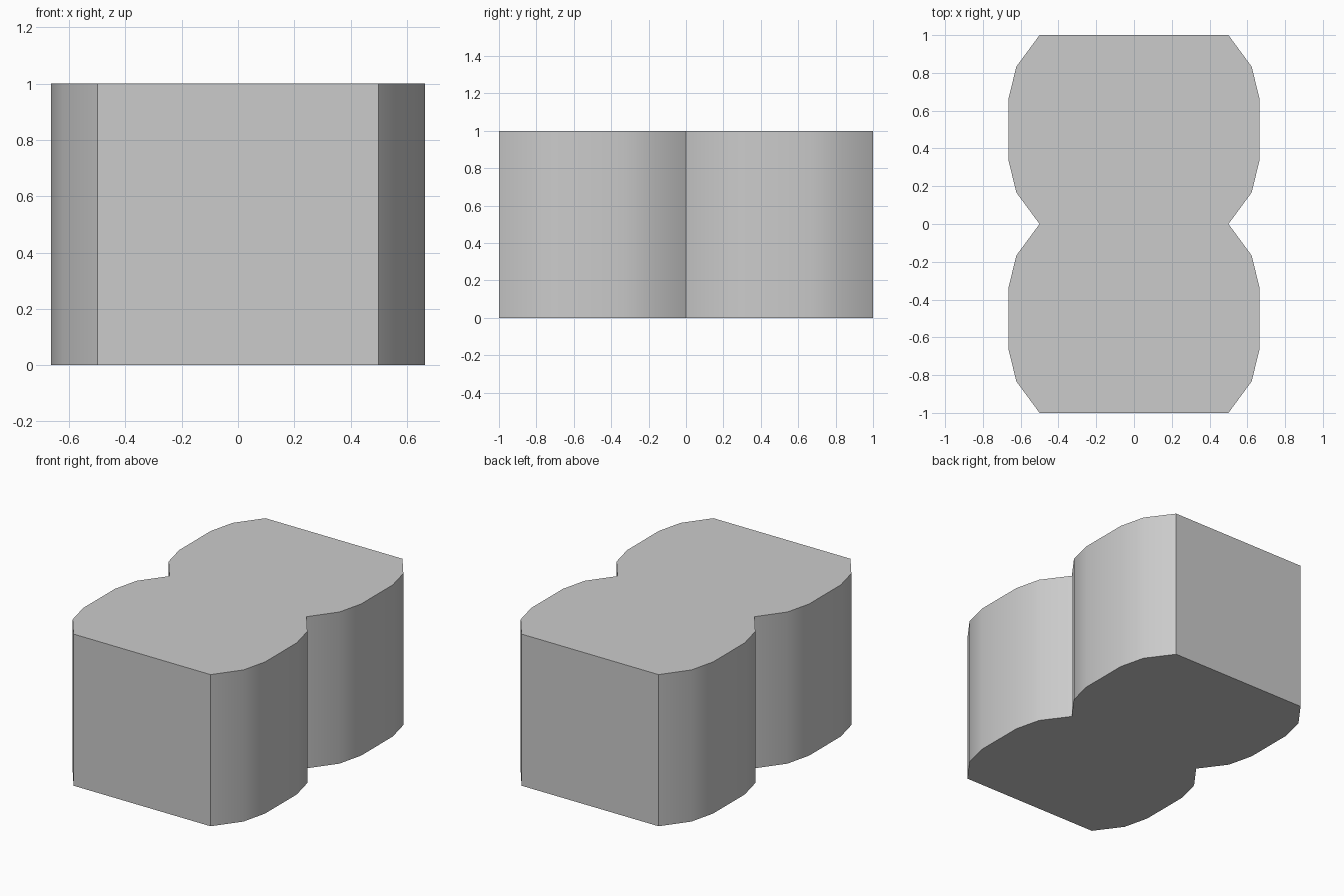
import bpy, bmesh
from math import radians

if "Cube" in bpy.data.objects:
    bpy.data.objects.remove(bpy.data.objects["Cube"])

# One bulging lobe side: (half width, y) from the waist outwards
lobe = [(0.5, 0.0), (0.623, 0.167), (0.664, 0.335),
        (0.664, 0.665), (0.623, 0.833), (0.5, 1.0)]

# Mirror the lobe front/back for the right side, then left/right for the outline
right = [(x, -y) for x, y in reversed(lobe)] + lobe[1:]
outline = right + [(-x, y) for x, y in reversed(right)]

# Extrude the double-lobed outline into a solid block
bm = bmesh.new()
base = bm.faces.new([bm.verts.new((x, y, 0)) for x, y in outline])
top = bmesh.ops.extrude_face_region(bm, geom=[base], use_keep_orig=True)
top_verts = [g for g in top["geom"] if isinstance(g, bmesh.types.BMVert)]
bmesh.ops.translate(bm, vec=(0, 0, 1), verts=top_verts)
bmesh.ops.recalc_face_normals(bm, faces=bm.faces)

mesh = bpy.data.meshes.new("double_lobed_block")
bm.to_mesh(mesh)
bm.free()
block = bpy.data.objects.new("double_lobed_block", mesh)
bpy.context.collection.objects.link(block)

# Smooth bulging sides, sharp waist, corners and rims
bpy.context.view_layer.objects.active = block
block.select_set(True)
bpy.ops.object.shade_smooth_by_angle(angle=radians(30))
